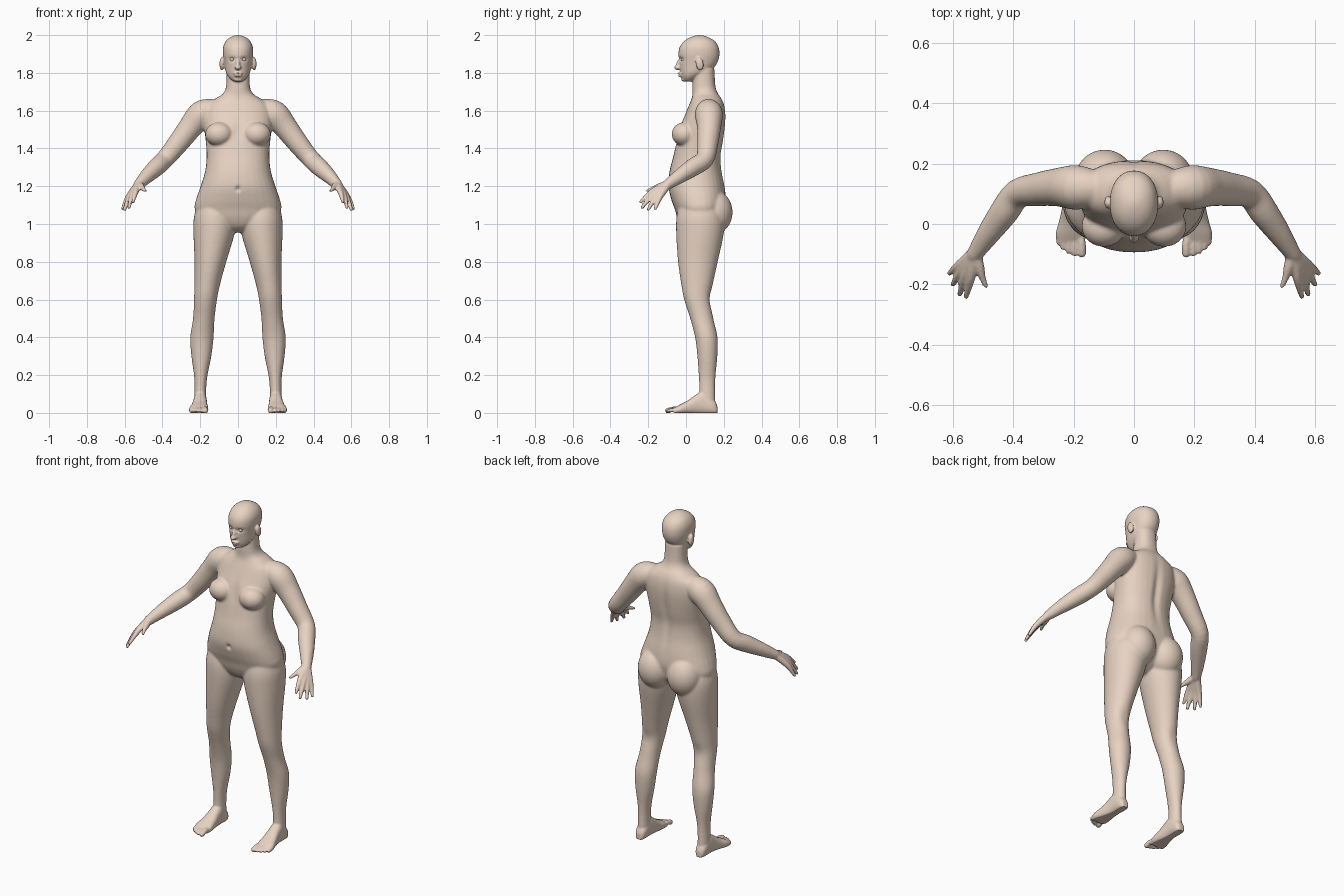
import bpy, bmesh, math
from mathutils import Vector, Matrix

bm = bmesh.new()


def spline(rows, steps=4):
    """Catmull-Rom interpolation of equal-length tuples."""
    out = []
    for i in range(len(rows) - 1):
        p = [rows[max(0, min(len(rows) - 1, i + k))] for k in (-1, 0, 1, 2)]
        for s in range(steps):
            t = s / steps
            out.append([0.5 * (2 * b + (c - a) * t + (2 * a - 5 * b + 4 * c - d) * t * t
                               + (3 * b - a - 3 * c + d) * t ** 3) for a, b, c, d in zip(*p)])
    return out + [list(rows[-1])]


def skin(rings, n=32, power=2.0):
    """Bridge rings given as (centre, u axis, v axis) and cap both ends."""
    def bend(w):
        return math.copysign(abs(w) ** (2 / power), w)
    loops = []
    for c, u, v in rings:
        loops.append([bm.verts.new(c + u * bend(math.cos(a)) + v * bend(math.sin(a)))
                      for a in (math.tau * k / n for k in range(n))])
    for a, b in zip(loops, loops[1:]):
        for k in range(n):
            bm.faces.new((a[k], a[(k + 1) % n], b[(k + 1) % n], b[k]))
    bm.faces.new(loops[0])
    bm.faces.new(loops[-1])


def stack(rows, power=2.0):
    """Horizontal sections: z, centre x, half width, front y, back y."""
    skin([(Vector((cx, (f + b) / 2, z)), Vector((rx, 0, 0)), Vector((0, (b - f) / 2, 0)))
          for z, cx, rx, f, b in spline(rows)], power=power)


def tube(rows, n=20, steps=4):
    """Round limb: x, y, z, radius; with a domed tip."""
    pts = spline(rows, steps)
    rings = []
    for i, (x, y, z, r) in enumerate(pts):
        d = (Vector(pts[min(i + 1, len(pts) - 1)][:3]) - Vector(pts[max(i - 1, 0)][:3])).normalized()
        u = d.cross(Vector((0.3, 0.2, 1))).normalized()
        rings.append((Vector((x, y, z)), u * r, d.cross(u) * r))
    for k in (0.5, 0.85):
        w = math.sqrt(1 - k * k)
        rings.append((Vector((x, y, z)) + d * r * k, u * r * w, d.cross(u) * r * w))
    skin(rings, n)


def ball(c, r, tilt=0):
    m = Matrix.Translation(c) @ Matrix.Rotation(tilt, 4, 'X') @ Matrix.Diagonal((*r, 1))
    bmesh.ops.create_uvsphere(bm, u_segments=24, v_segments=16, radius=1, matrix=m)


# leg
stack([(1.12, .12, .09, -.03, .17), (1.04, .123, .11, -.05, .2), (.95, .127, .109, -.052, .2),
       (.8, .146, .084, -.042, .168), (.68, .163, .068, -.025, .142), (.6, .172, .061, -.01, .13),
       (.5, .181, .057, .022, .145), (.4, .191, .062, .048, .167), (.3, .194, .053, .06, .166),
       (.2, .197, .036, .067, .157), (.13, .199, .031, .07, .154), (.05, .2, .032, .07, .155)])

# foot and toes
foot = [(.166, .2, .016, .035), (.155, .2, .027, .06), (.13, .2, .033, .085), (.09, .2, .035, .115),
        (.055, .201, .037, .098), (.01, .204, .044, .066), (-.03, .208, .051, .045), (-.06, .211, .046, .028)]
skin([(Vector((cx, y, h / 2 - .004)), Vector((rx, 0, 0)), Vector((0, 0, h / 2 + .004)))
      for y, cx, rx, h in spline(foot)], power=2.4)
for x, tip, r in ((.173, -.097, .015), (.197, -.098, .010), (.216, -.090, .010),
                  (.234, -.078, .0095), (.249, -.063, .009)):
    tube([(x * .8 + .042, -.02, .02, r), (x, tip + .03, .02, r * .9), (x, tip, .011, r)], 12)

# arm
tube([(.12, .118, 1.605, .058), (.19, .121, 1.582, .074), (.25, .122, 1.515, .064),
      (.315, .115, 1.43, .056), (.385, .1, 1.345, .049), (.43, .04, 1.302, .048),
      (.48, -.03, 1.255, .039), (.527, -.1, 1.207, .027)], 28)

# fingers running from the wrist, so their roots form the palm
wrist = (.527, -.095, 1.21, .022)
for knuckle, tip in (((.541, -.178, 1.172), (.556, -.241, 1.116)), ((.559, -.172, 1.157), (.577, -.233, 1.087)),
                     ((.572, -.156, 1.147), (.6, -.2, 1.077)), ((.581, -.138, 1.142), (.611, -.163, 1.081))):
    tube([wrist, (*knuckle, .0155), (*tip, .0085)], 12, 6)
tube([wrist, (.513, -.14, 1.198, .018), (.501, -.178, 1.186, .012), (.49, -.207, 1.175, .009)], 12)

# breast, buttock, ear
ball((.1, -.008, 1.475), (.074, .068, .064), -.15)
ball((.097, .147, 1.062), (.1, .1, .118))
ball((.086, .072, 1.848), (.012, .021, .035), .2)

# mirror the side parts
dup = bmesh.ops.duplicate(bm, geom=bm.verts[:] + bm.edges[:] + bm.faces[:])['geom']
bmesh.ops.scale(bm, vec=(-1, 1, 1), verts=[g for g in dup if isinstance(g, bmesh.types.BMVert)])

# torso and neck
stack([(.955, 0, .035, .02, .1), (.985, 0, .11, -.02, .15), (1.03, 0, .2, -.045, .19),
       (1.08, 0, .23, -.06, .205), (1.13, 0, .222, -.078, .212), (1.2, 0, .198, -.094, .205),
       (1.28, 0, .174, -.087, .19), (1.36, 0, .166, -.067, .185), (1.44, 0, .171, -.05, .198),
       (1.52, 0, .181, -.03, .208), (1.58, 0, .18, -.005, .21), (1.63, 0, .165, .016, .203),
       (1.665, 0, .118, .03, .188), (1.69, 0, .08, .034, .17), (1.73, 0, .063, .034, .156),
       (1.82, 0, .06, .04, .15)], 2.25)

# head
stack([(1.754, 0, .022, -.006, .03), (1.765, 0, .038, -.017, .05), (1.785, 0, .055, -.025, .085),
       (1.81, 0, .066, -.03, .13), (1.84, 0, .071, -.034, .158), (1.87, 0, .076, -.037, .172),
       (1.9, 0, .08, -.04, .177), (1.935, 0, .079, -.034, .173), (1.965, 0, .067, -.013, .156),
       (1.985, 0, .047, .016, .126), (1.996, 0, .024, .045, .097), (2.0, 0, .006, .065, .077)], 2.15)

# nose, lips, chin
ball((0, -.037, 1.846), (.011, .016, .034), -.4)
ball((0, -.042, 1.828), (.018, .02, .012))
ball((0, -.031, 1.797), (.025, .014, .006))
ball((0, -.030, 1.785), (.021, .013, .006))
ball((0, -.012, 1.766), (.024, .013, .012))

# fuse everything into one skin
bmesh.ops.recalc_face_normals(bm, faces=bm.faces[:])
mesh = bpy.data.meshes.new("body")
bm.to_mesh(mesh)
bm.free()
body = bpy.data.objects.new("body", mesh)
bpy.context.collection.objects.link(body)
bpy.context.view_layer.objects.active = body
body.select_set(True)
fuse = body.modifiers.new("fuse", 'REMESH')
fuse.mode = 'VOXEL'
fuse.voxel_size = .0055
bpy.ops.object.modifier_apply(modifier="fuse")

# blend the joints of trunk and limbs, keep head, hands and feet crisp
soft = body.vertex_groups.new(name="soft")
soft.add([v.index for v in body.data.vertices
          if .13 < v.co.z < 1.74 and abs(v.co.x) < .5], 1, 'REPLACE')
for name, count, group in (("blend", 14, "soft"), ("polish", 2, "")):
    mod = body.modifiers.new(name, 'SMOOTH')
    mod.factor, mod.iterations, mod.vertex_group = .5, count, group
    bpy.ops.object.modifier_apply(modifier=name)

# dents: eye sockets, mouth, navel, spine groove, knee hollows
dents = [((.031, -.035, 1.872), (.018, .03, .011), .011), ((0, -.045, 1.791), (.024, .03, .003), .005),
         ((0, -.094, 1.185), (.012, .04, .014), .012), ((0, .2, 1.42), (.022, .06, .16), -.012),
         ((.174, .13, .6), (.03, .04, .05), -.005), ((0, -.04, 1.5), (.02, .05, .07), .006)]
for v in body.data.vertices:
    p = Vector((abs(v.co.x), v.co.y, v.co.z))
    for c, r, push in dents:
        q = sum(((p[k] - c[k]) / r[k]) ** 2 for k in range(3))
        if q < 9:
            v.co.y += push * math.exp(-q)
    v.co.z = max(v.co.z, 0)

# eyes
material = bpy.data.materials.new("skin")
material.diffuse_color = (.80, .65, .54, 1)
body.data.materials.append(material)
for s in (1, -1):
    bpy.ops.mesh.primitive_uv_sphere_add(segments=20, ring_count=12, radius=.0115, location=(s * .031, -.0155, 1.871))
    eye = bpy.context.object
    eye.name = "eye_right" if s < 0 else "eye_left"
    eye.data.materials.append(material)
    bpy.ops.object.shade_smooth()
body.data.shade_smooth()
